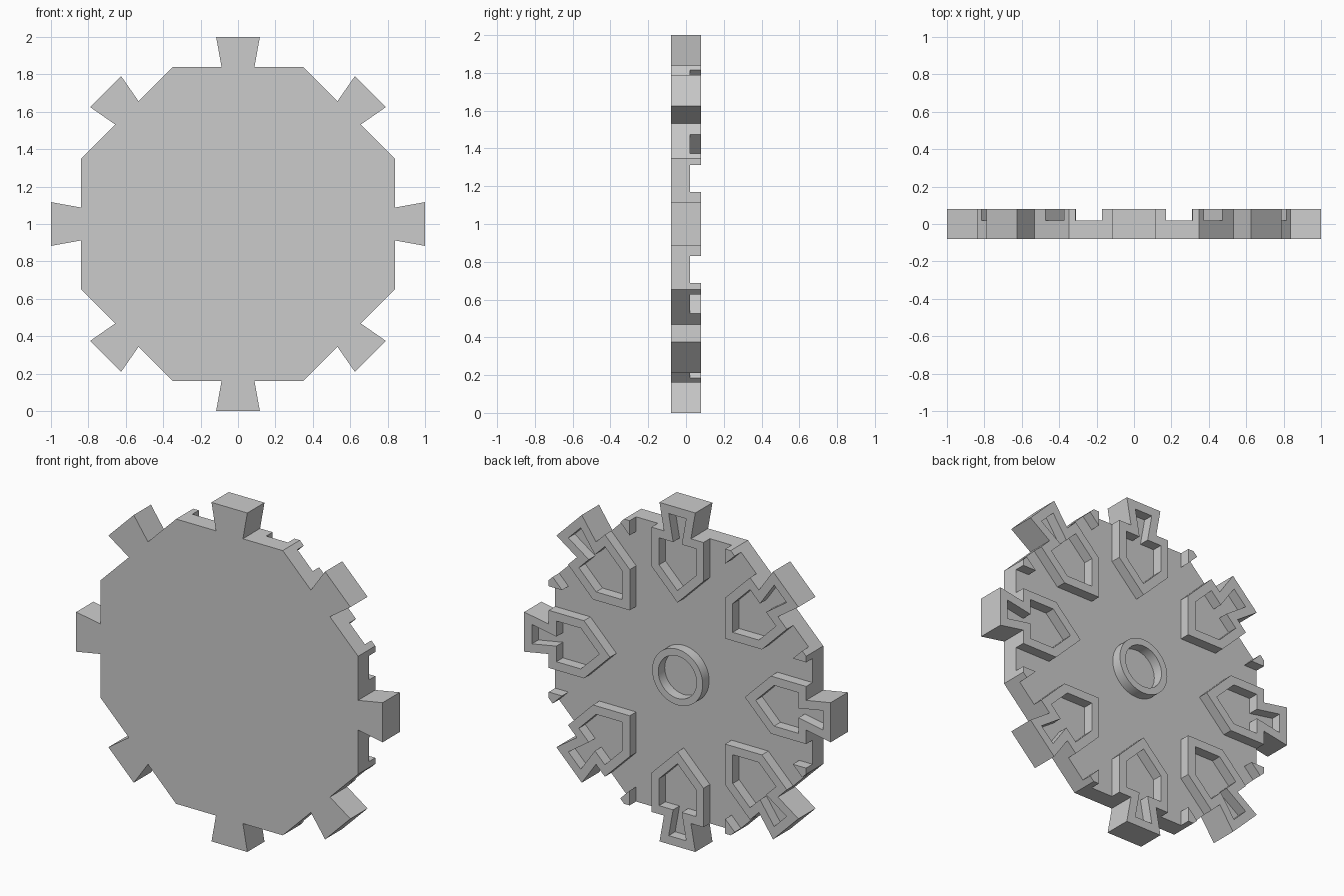
import bpy, bmesh, math
from mathutils import Vector, Matrix

if "Cube" in bpy.data.objects:
    bpy.data.objects.remove(bpy.data.objects["Cube"])

FRONT, FLOOR, BACK = -0.08, 0.02, 0.08   # plate front, plate back, top of raised parts
APOTHEM = 0.84
CENTRE = Matrix.Translation((0, 0, 1))

grey = bpy.data.materials.new("plain_grey")
grey.use_nodes = True
colour = (0.6, 0.6, 0.6, 1)
grey.diffuse_color = colour
grey.node_tree.nodes["Principled BSDF"].inputs["Base Color"].default_value = colour


def spin(points, angle):
    """Turn 2D points around the wheel centre."""
    turn = Matrix.Rotation(angle, 2)
    return [turn @ Vector(p) for p in points]


def inset(points, t):
    """Offset a counter-clockwise outline inwards by t."""
    result = []
    for i, p in enumerate(points):
        a = (p - points[i - 1]).normalized()
        b = (points[(i + 1) % len(points)] - p).normalized()
        na, nb = Vector((-a.y, a.x)), Vector((-b.y, b.x))
        result.append(p + (na + nb) * t / (1 + na.dot(nb)))
    return result


def solid(name, outer, y0, y1, inner=None):
    """Extrude an outline along y, with an optional matching hole."""
    bm = bmesh.new()
    loops = [[bm.verts.new((p.x, y, p.y)) for p in pts]
             for pts in ([outer, inner] if inner else [outer]) for y in (y0, y1)]
    n = len(outer)

    def bridge(a, b):
        for i in range(n):
            j = (i + 1) % n
            bm.faces.new((a[i], a[j], b[j], b[i]))

    bridge(loops[0], loops[1])
    if inner:
        bridge(loops[2], loops[3])
        bridge(loops[0], loops[2])
        bridge(loops[1], loops[3])
    else:
        bm.faces.new(loops[0])
        bm.faces.new(loops[1])
    bmesh.ops.recalc_face_normals(bm, faces=bm.faces)
    mesh = bpy.data.meshes.new(name)
    bm.to_mesh(mesh)
    bm.free()
    mesh.materials.append(grey)
    obj = bpy.data.objects.new(name, mesh)
    obj.matrix_world = CENTRE
    bpy.context.collection.objects.link(obj)
    return obj


def circle(radius, n=48):
    return [Vector((radius, 0))] and spin_circle(radius, n)


def spin_circle(radius, n):
    return [spin([(radius, 0)], math.tau * i / n)[0] for i in range(n)]


# Outline of one spoke pocket: pointed house, neck and flared tab
half = [(0.17, 0.61), (0.17, APOTHEM), (0.088, APOTHEM), (0.117, 1.0)]
pocket = [(0, 0.44)] + half + [(-x, y) for x, y in reversed(half)]
pocket = [Vector(p) for p in pocket]
pocket_hole = inset(pocket, 0.05)

# Octagonal plate with eight flared tabs
corner = APOTHEM * math.tan(math.pi / 8)
side = [(corner, APOTHEM)] + half[2:] + [(-x, y) for x, y in reversed(half[2:])]
outline = [p for k in range(8) for p in spin(side, k * math.tau / 8)]
solid("plate", outline, FRONT, FLOOR)

# Kite-shaped nub in a plate corner
reach = 0.036
s = math.sqrt(0.5)
tip = Vector((corner, APOTHEM))
edge_a = tip + Vector((-reach, 0))
edge_b = tip + Vector((reach * s, -reach * s))
depth = reach / math.tan(math.pi / 8)
nub = [tip, edge_a, edge_a + Vector((0, -depth)), edge_b]

for k in range(8):
    a = k * math.tau / 8
    solid(f"pocket_wall_{k + 1}", spin(pocket, a), FLOOR, BACK, spin(pocket_hole, a))
    solid(f"corner_nub_{k + 1}", spin(nub, a), FLOOR, BACK)

# Hub ring
hub = solid("hub_ring", circle(0.165), FLOOR, BACK, circle(0.125))
bpy.context.view_layer.objects.active = hub
hub.select_set(True)
bpy.ops.object.shade_smooth_by_angle(angle=math.radians(30))
